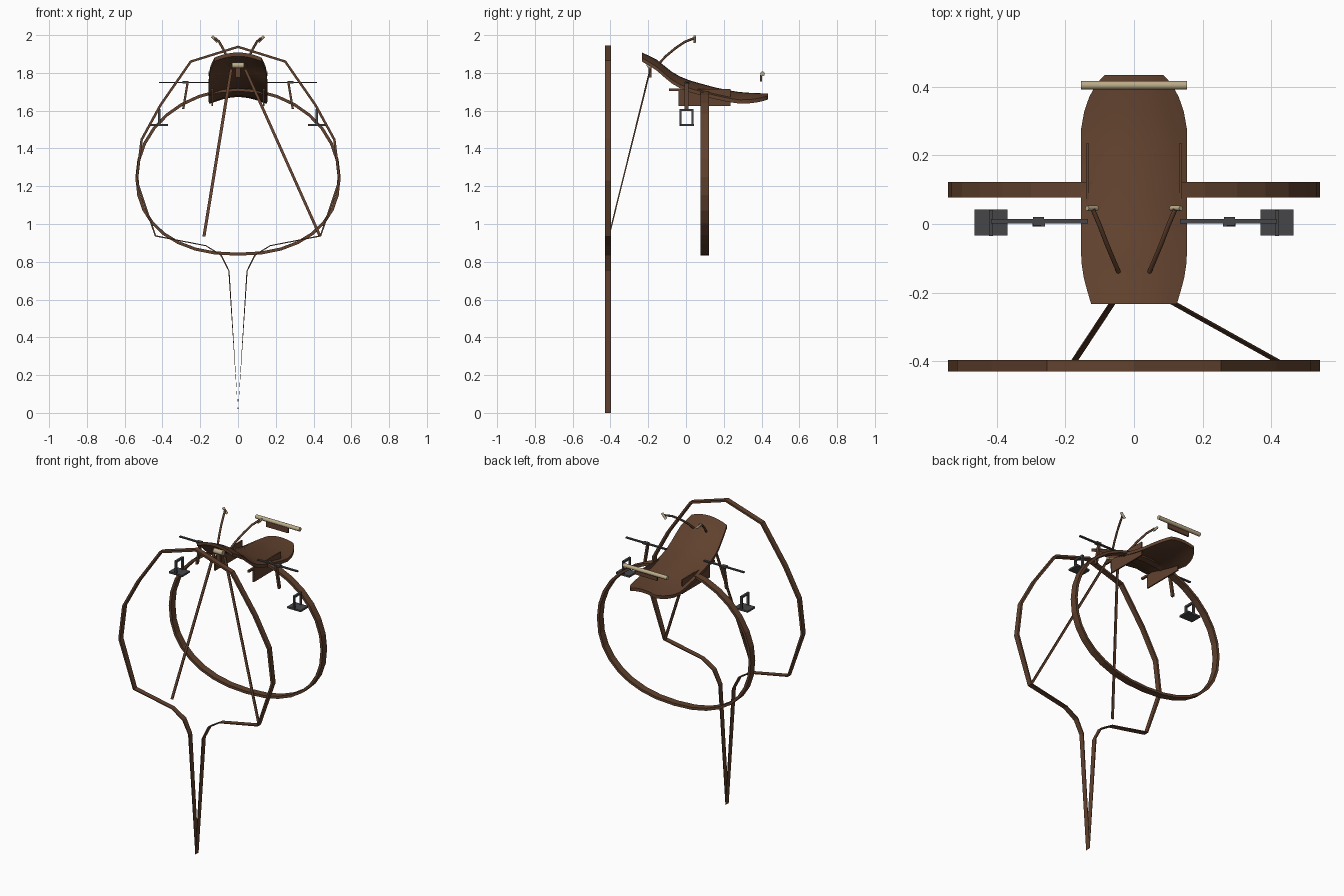
import bpy, bmesh, math
from mathutils import Vector

if "Cube" in bpy.data.objects:
    bpy.data.objects.remove(bpy.data.objects["Cube"])


def material(name, rgb):
    m = bpy.data.materials.new(name)
    m.diffuse_color = (*rgb, 1)
    m.use_nodes = True
    m.node_tree.nodes["Principled BSDF"].inputs["Base Color"].default_value = m.diffuse_color
    return m


BROWN = material("brown wood", (0.118, 0.053, 0.027))
GRAY = material("dark gray metal", (0.062, 0.062, 0.066))
TAN = material("tan bone", (0.50, 0.41, 0.25))


def finish(name, bm, mat, smooth=False):
    bmesh.ops.recalc_face_normals(bm, faces=bm.faces[:])
    me = bpy.data.meshes.new(name)
    bm.to_mesh(me)
    bm.free()
    me.materials.append(mat)
    ob = bpy.data.objects.new(name, me)
    bpy.context.collection.objects.link(ob)
    if smooth:
        bpy.context.view_layer.objects.active = ob
        ob.select_set(True)
        bpy.ops.object.shade_smooth_by_angle(angle=math.radians(46))
        ob.select_set(False)
    return ob


def box(name, lo, hi, mat):
    bm = bmesh.new()
    bmesh.ops.create_cube(bm, size=1)
    for v in bm.verts:
        v.co = [(a + b) / 2 + c * (b - a) for a, b, c in zip(lo, hi, v.co)]
    return finish(name, bm, mat)


def sided_box(name, s, lo, hi, mat):
    # box given for +x, mirrored when s is -1
    xs = sorted((s * lo[0], s * hi[0]))
    return box(name, (xs[0], *lo[1:]), (xs[1], *hi[1:]), mat)


def rod(name, pts, r, mat, sides=8):
    # round bar through a list of points
    pts = [Vector(p) for p in pts]
    bm = bmesh.new()
    rings = []
    for i, p in enumerate(pts):
        d = pts[min(i + 1, len(pts) - 1)] - pts[max(i - 1, 0)]
        q = d.to_track_quat('Z', 'Y')
        rings.append([bm.verts.new(p + q @ Vector((r * math.cos(a), r * math.sin(a), 0)))
                      for a in (math.tau * k / sides for k in range(sides))])
    for a, b in zip(rings, rings[1:]):
        for k in range(sides):
            n = (k + 1) % sides
            bm.faces.new((a[k], a[n], b[n], b[k]))
    bm.faces.new(rings[0])
    bm.faces.new(rings[-1])
    return finish(name, bm, mat, True)


def strap(name, top, bottom, hx, hy, mat):
    # flat rectangular bar between two points, half sizes along x and y
    bm = bmesh.new()
    bmesh.ops.create_cube(bm, size=2)
    for v in bm.verts:
        end = Vector(top if v.co.z > 0 else bottom)
        v.co = end + Vector((v.co.x * hx, v.co.y * hy, 0))
    return finish(name, bm, mat)


def band(name, pts, y0, y1, mat):
    # closed flat strap; each point is x, z, thickness
    bm = bmesh.new()
    rows = []
    n = len(pts)
    for i, (x, z, t) in enumerate(pts):
        a, b = pts[i - 1], pts[(i + 1) % n]
        nor = Vector((b[1] - a[1], a[0] - b[0])).normalized() * t / 2
        rows.append([bm.verts.new((x + s * nor.x, y, z + s * nor.y))
                     for s, y in ((-1, y0), (1, y0), (1, y1), (-1, y1))])
    for i in range(n):
        a, b = rows[i], rows[(i + 1) % n]
        for k in range(4):
            m = (k + 1) % 4
            bm.faces.new((a[k], a[m], b[m], b[k]))
    return finish(name, bm, mat)


# front hoop with its long pointed tail
half = [(0.25, 1.86, .013), (0.41, 1.63, .013), (0.51, 1.447, .013), (0.537, 1.23, .013),
        (0.437, 0.937, .008), (0.17, 0.885, .005), (0.09, 0.835, .008), (0.048, 0.752, .006)]
hoop = [(0, 1.938, .013)] + half + [(0, 0.004, .007)] + [(-x, z, t) for x, z, t in reversed(half)]
band("front_hoop", hoop, -0.43, -0.397, BROWN)

# rear ring, fuller and flatter in the lower half
ring = []
for k in range(32):
    a = math.tau * k / 32
    s, c = math.sin(a), math.cos(a)
    e = 1 if c > 0 else 2 / 2.25
    ring.append((0.535 * math.copysign(abs(s) ** e, s),
                 1.25 + (0.461 if c > 0 else 0.41) * math.copysign(abs(c) ** e, c), .016))
band("rear_ring", ring, 0.078, 0.122, BROWN)

# arched deck: y, top z, half width
stations = [(-.234, 1.908, .125), (-.19, 1.888, .138), (-.155, 1.87, .147), (-.115, 1.838, .153),
            (-.075, 1.806, .155), (-.03, 1.78, .155), (.02, 1.76, .155), (.08, 1.743, .155),
            (.15, 1.724, .155), (.22, 1.709, .155), (.28, 1.699, .154), (.33, 1.695, .145),
            (.37, 1.693, .131), (.40, 1.692, .115), (.42, 1.692, .10), (.435, 1.692, .085)]
bm = bmesh.new()
cols = 8
layers = []
for drop in (0, 0.02):
    layers.append([[bm.verts.new((w * t, y, z - drop - 0.042 * (w * t / .155) ** 2))
                    for t in (2 * k / cols - 1 for k in range(cols + 1))]
                   for y, z, w in stations])
for g in layers:
    for a, b in zip(g, g[1:]):
        for k in range(cols):
            bm.faces.new((a[k], a[k + 1], b[k + 1], b[k]))
up, low = layers
for i in range(len(stations) - 1):
    for k in (0, cols):
        bm.faces.new((up[i][k], up[i + 1][k], low[i + 1][k], low[i][k]))
for k in range(cols):
    for i in (0, -1):
        bm.faces.new((up[i][k], up[i][k + 1], low[i][k + 1], low[i][k]))
finish("deck", bm, BROWN, True)

for s, side in ((-1, "left"), (1, "right")):
    # side fin under the deck, with a short forward peg
    sided_box(side + "_fin", s, (.132, -.04, 1.625), (.14, .235, 1.714), BROWN)
    sided_box(side + "_fin_peg", s, (.13, -.09, 1.705), (.142, -.03, 1.718), BROWN)
    # outrigger rod from the deck edge, with hanging strut and clamp
    sided_box(side + "_outrigger", s, (.135, .001, 1.746), (.417, .015, 1.753), GRAY)
    strap(side + "_strut", (s * .266, .003, 1.752), (s * .29, .003, 1.61), .006, .01, BROWN)
    sided_box(side + "_clamp", s, (.262, -.004, 1.744), (.295, .02, 1.756), GRAY)
    # stirrup: foot plate and square frame
    sided_box(side + "_foot_plate", s, (.37, -.033, 1.518), (.465, .043, 1.529), GRAY)
    for y in (-.035, .03):
        sided_box(side + "_stirrup_post", s, (.411, y, 1.52), (.424, y + .011, 1.605), GRAY)
    sided_box(side + "_stirrup_top", s, (.411, -.035, 1.597), (.424, .041, 1.609), GRAY)
    # curved feeler with bone tip
    rod(side + "_feeler", [(s * .04, -.152, 1.84), (s * .06, -.105, 1.89), (s * .08, -.057, 1.93),
                           (s * .1, -.005, 1.965), (s * .12, .042, 1.983)], .0065, BROWN)
    rod(side + "_feeler_tip", [(s * .108, .046, 1.963), (s * .137, .046, 1.994)], .0075, TAN)

# rear handle bar and its plate
rod("rear_handle", [(-.155, .405, 1.795), (.155, .405, 1.795)], .0125, TAN, 12)
box("rear_handle_plate", (-.078, .392, 1.755), (.078, .402, 1.79), BROWN)

# nose knob and the two uneven stays down to the front hoop
rod("nose_knob", [(-.032, -.193, 1.84), (.032, -.193, 1.84)], .016, TAN, 10)
box("nose_stem", (-.012, -.198, 1.775), (.012, -.182, 1.83), BROWN)
strap("left_stay", (-.036, -.19, 1.82), (-.18, -.408, .935), .008, .0035, BROWN)
strap("right_stay", (.038, -.188, 1.82), (.433, -.408, .938), .008, .0035, BROWN)
